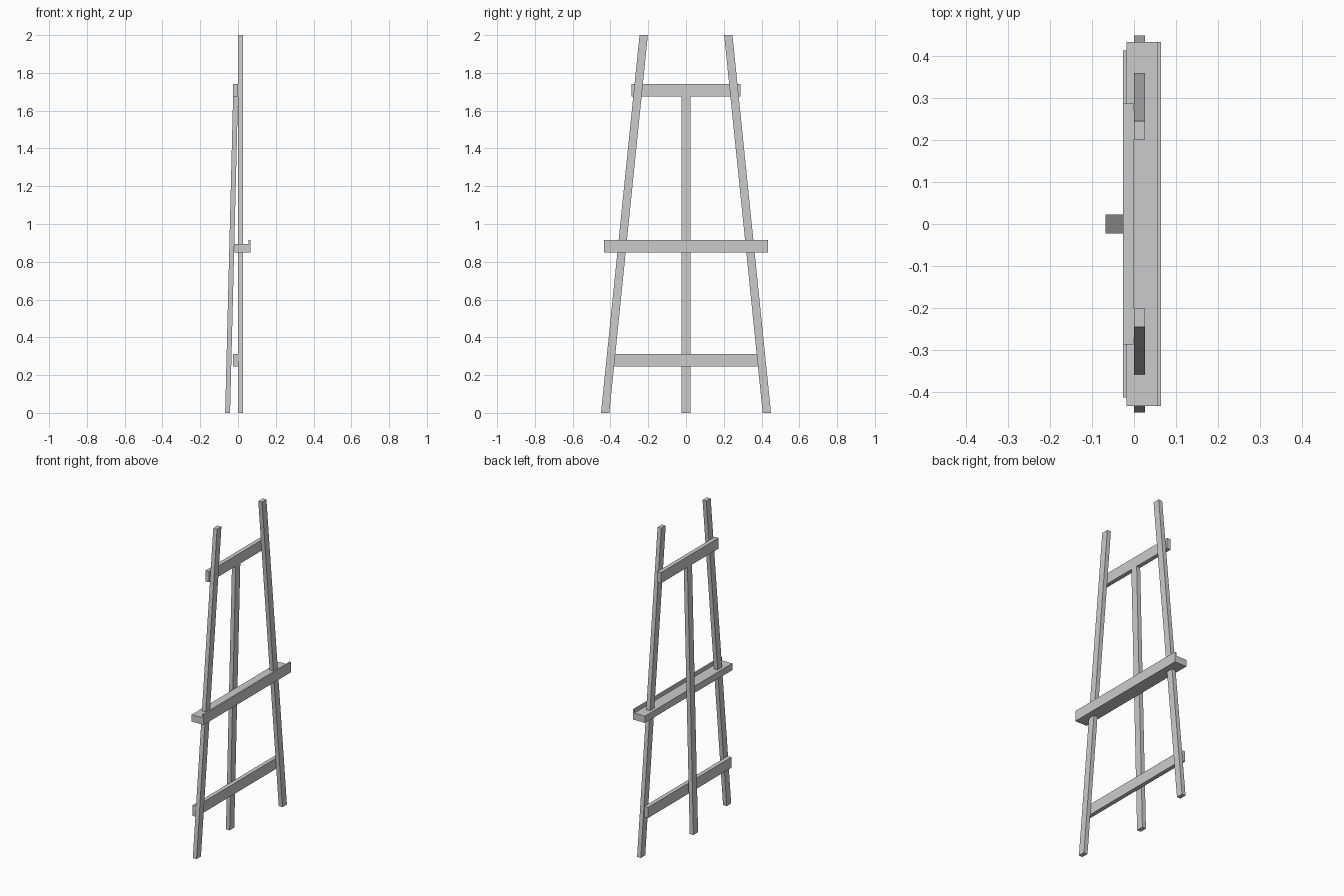
import bpy
import bmesh

cube = bpy.data.objects.get("Cube")
if cube:
    bpy.data.objects.remove(cube, do_unlink=True)

grey = bpy.data.materials.new("light grey")
grey.use_nodes = True
grey.diffuse_color = (0.6, 0.6, 0.6, 1)
grey.node_tree.nodes["Principled BSDF"].inputs["Base Color"].default_value = (0.6, 0.6, 0.6, 1)


def prism(name, profile, offset):
    """Extrude a planar outline by an offset vector."""
    bm = bmesh.new()
    face = bm.faces.new([bm.verts.new(p) for p in profile])
    ext = bmesh.ops.extrude_face_region(bm, geom=[face])
    moved = [v for v in ext["geom"] if isinstance(v, bmesh.types.BMVert)]
    bmesh.ops.translate(bm, verts=moved, vec=offset)
    bmesh.ops.recalc_face_normals(bm, faces=bm.faces)
    mesh = bpy.data.meshes.new(name)
    bm.to_mesh(mesh)
    bm.free()
    mesh.materials.append(grey)
    obj = bpy.data.objects.new(name, mesh)
    bpy.context.scene.collection.objects.link(obj)
    return obj


THICK = 0.026

# Leaning side legs, cut level at both ends
for side, s in (("right", -1), ("left", 1)):
    outline = [(0, s * y, z) for y, z in
               ((0.45, 0), (0.406, 0), (0.202, 2), (0.246, 2))]
    prism(side + "_leg", outline, (THICK, 0, 0))

# Crossbars behind the legs
for name, half, low, high in (("top_crossbar", 0.288, 1.675, 1.742),
                              ("bottom_crossbar", 0.414, 0.245, 0.312)):
    outline = [(-THICK, -half, low), (0, -half, low),
               (0, -half, high), (-THICK, -half, high)]
    prism(name, outline, (0, 2 * half, 0))

# Tray with a raised lip along its outer edge
tray = [(-0.018, 0.85), (0.065, 0.85), (0.065, 0.915),
        (0.055, 0.915), (0.055, 0.893), (-0.018, 0.893)]
prism("tray", [(x, -0.435, z) for x, z in tray], (0, 0.87, 0))

# Prop leg sloping out from beneath the top crossbar
prop = [(-0.068, 0), (-0.042, 0), (0, 1.675), (-THICK, 1.675)]
prism("prop_leg", [(x, -0.023, z) for x, z in prop], (0, 0.046, 0))
